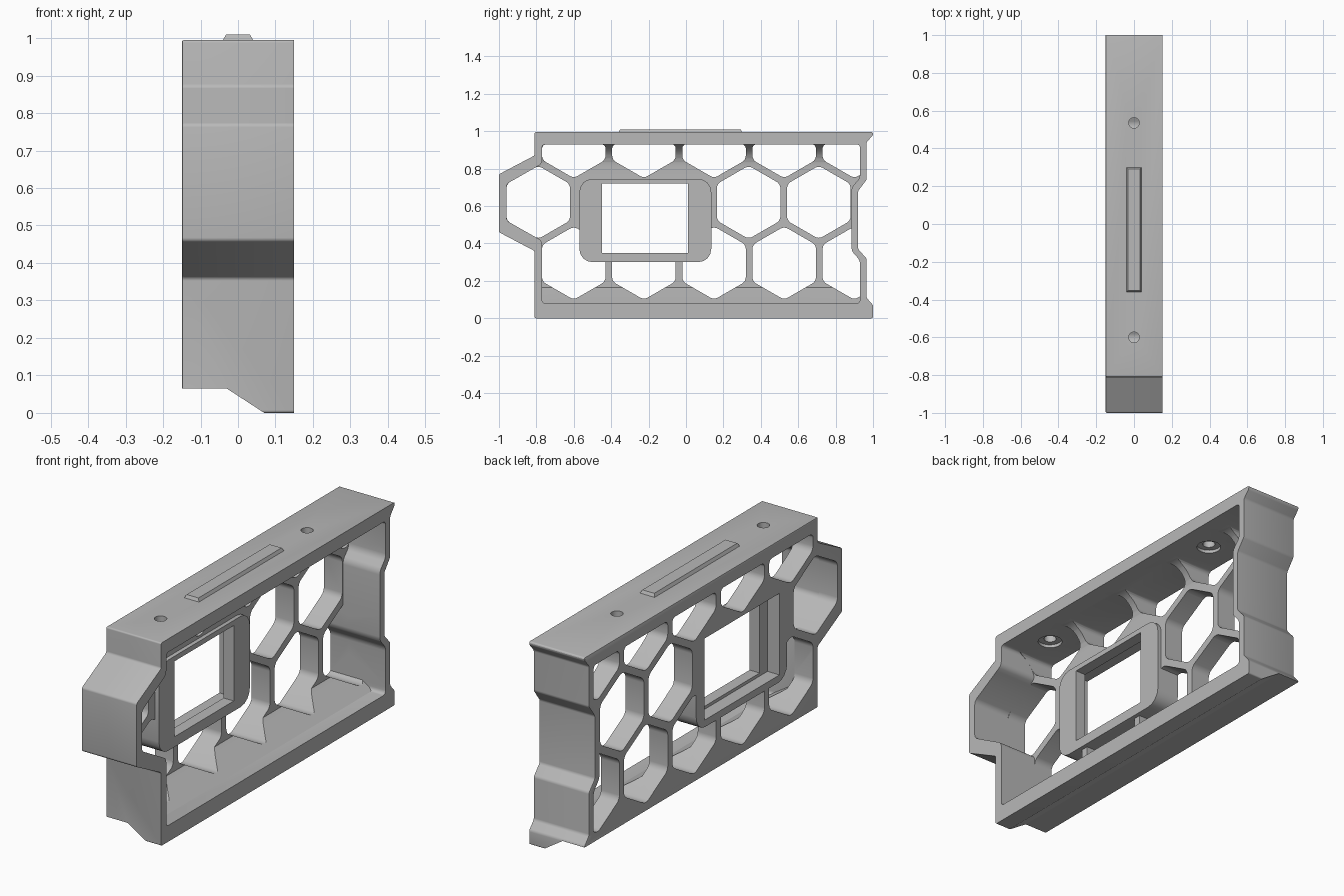
import bpy, bmesh, math
from mathutils import Vector

if "Cube" in bpy.data.objects:
    bpy.data.objects.remove(bpy.data.objects["Cube"])

grey = bpy.data.materials.new("satin grey")
grey.use_nodes = True
GREY = (0.48, 0.48, 0.48, 1)
grey.diffuse_color = GREY
grey.node_tree.nodes["Principled BSDF"].inputs["Base Color"].default_value = GREY


def to_object(bm, name):
    bmesh.ops.recalc_face_normals(bm, faces=bm.faces)
    mesh = bpy.data.meshes.new(name)
    bm.to_mesh(mesh)
    bm.free()
    mesh.materials.append(grey)
    obj = bpy.data.objects.new(name, mesh)
    bpy.context.collection.objects.link(obj)
    return obj


def add_prism(bm, pts, lo, hi, along="x", rounding=0.0):
    """Rounded polygon in (y, z), or (x, z) when along is y, extruded lo to hi."""
    place = (lambda a, b: (lo, a, b)) if along == "x" else (lambda a, b: (a, lo, b))
    part = bmesh.new()
    part.faces.new([part.verts.new(place(a, b)) for a, b in pts])
    if rounding:
        bmesh.ops.bevel(part, geom=part.verts[:], offset=rounding, segments=4,
                        affect='VERTICES', profile=0.5, clamp_overlap=True)
    out = bmesh.ops.extrude_face_region(part, geom=part.faces[:])
    shift = (hi - lo, 0, 0) if along == "x" else (0, hi - lo, 0)
    bmesh.ops.translate(part, vec=shift,
                        verts=[v for v in out["geom"] if isinstance(v, bmesh.types.BMVert)])
    bmesh.ops.recalc_face_normals(part, faces=part.faces)
    temp = bpy.data.meshes.new("temp")
    part.to_mesh(temp)
    part.free()
    bm.from_mesh(temp)
    bpy.data.meshes.remove(temp)


def prism(name, *args, **kw):
    bm = bmesh.new()
    add_prism(bm, *args, **kw)
    return to_object(bm, name)


def combine(target, tool, operation):
    mod = target.modifiers.new("cut", 'BOOLEAN')
    mod.operation, mod.solver, mod.object = operation, 'EXACT', tool
    bpy.context.view_layer.objects.active = target
    bpy.ops.object.modifier_apply(modifier=mod.name)
    bpy.data.objects.remove(tool)


def rect(a0, a1, b0, b1):
    return [(a0, b0), (a1, b0), (a1, b1), (a0, b1)]


# Outer and inner outlines of the frame, in (y, z)
outer = [(-0.81, 0.995), (-0.81, 0.87), (-1, 0.77), (-1, 0.46), (-0.81, 0.36),
         (-0.81, 0), (1, 0), (1, 0.07), (0.965, 0.11), (0.965, 0.32),
         (0.92, 0.37), (0.92, 0.68), (0.965, 0.74), (0.965, 0.94), (1, 0.98), (1, 0.995)]
inner = [(-0.77, 0.93), (-0.77, 0.826), (-0.96, 0.718), (-0.96, 0.522), (-0.77, 0.414),
         (-0.77, 0.08), (0.93, 0.08), (0.93, 0.31), (0.885, 0.36), (0.885, 0.70),
         (0.93, 0.75), (0.93, 0.93)]
FACE, MESH = -0.15, -0.05
frame = prism("honeycomb_frame", outer, FACE, 0.15, rounding=0.02)

# Soften the rim of the closed side
bm = bmesh.new()
bm.from_mesh(frame.data)
rim = [e for e in bm.edges if all(abs(v.co.x - FACE) < 1e-4 for v in e.verts)]
bmesh.ops.bevel(bm, geom=rim, offset=0.006, segments=2, affect='EDGES', profile=0.5)
bm.to_mesh(frame.data)
bm.free()

# Stepped underside
combine(frame, prism("underside_cutter",
                     [(-0.2, 0.065), (-0.03, 0.065), (0.07, 0), (0.07, -0.1), (-0.2, -0.1)],
                     -1.1, 1.1, along="y"), 'DIFFERENCE')

# Open tray with sloped floor and curved ceiling
R = 0.12
fillet = [(MESH + R - R * math.cos(t), 0.93 - R + R * math.sin(t))
          for t in (math.pi / 2 * i / 8 for i in range(9))]
section = [(0.2, 0.08), (0.08, 0.08), (-0.03, 0.15), (MESH, 0.165)] + fillet + [(0.2, 0.93)]
tray = prism("tray_cutter", inner, MESH - 0.02, 0.25, rounding=0.018)
combine(tray, prism("tray_section", section, -1.1, 1.1, along="y"), 'INTERSECT')
combine(frame, tray, 'DIFFERENCE')

# Honeycomb holes, kept inside the inner outline
PITCH, RAD, ROW = 0.375, 0.196, 0.325
HALF = RAD * math.sqrt(3) / 2
bm = bmesh.new()


def hexagon(y, z, top=None):
    corners = [(y + RAD * math.sin(k * math.pi / 3), z + RAD * math.cos(k * math.pi / 3))
               for k in range(6)]
    if top is not None:
        corners = corners[2:5] + [(y - HALF, top), (y + HALF, top)]
    add_prism(bm, corners, -0.2, 0.2, rounding=0.022)


for k in range(5):
    if k not in (1, 2):
        hexagon(-0.79 + k * PITCH, 0.62)
    hexagon(-0.60 + k * PITCH, 0.62 - ROW)
    hexagon(-0.60 + k * PITCH, 0.62 + ROW, top=0.93)
holes = to_object(bm, "hole_cutter")
combine(holes, prism("hole_limit", inner, -0.3, 0.3, rounding=0.018), 'INTERSECT')
combine(frame, holes, 'DIFFERENCE')

# Window surround with a pocket behind and a smaller opening
combine(frame, prism("window_surround", rect(-0.57, 0.135, 0.30, 0.745), FACE, -0.03,
                     rounding=0.07), 'UNION')
combine(frame, prism("pocket_cutter", rect(-0.51, 0.07, 0.335, 0.735), -0.2, -0.085),
        'DIFFERENCE')
combine(frame, prism("window_cutter", rect(-0.45, 0.01, 0.35, 0.72), -0.2, 0.0),
        'DIFFERENCE')

# Screw holes in the top, counterbored beneath
for y in (-0.60, 0.535):
    for radius, z0, z1 in ((0.028, 0.85, 1.1), (0.055, 0.86, 0.945)):
        bm = bmesh.new()
        bmesh.ops.create_cone(bm, cap_ends=True, segments=24, radius1=radius, radius2=radius,
                              depth=z1 - z0)
        bmesh.ops.translate(bm, vec=(0, y, (z0 + z1) / 2), verts=bm.verts)
        combine(frame, to_object(bm, "screw_cutter"), 'DIFFERENCE')

# Raised chamfered strip on the top
bm = bmesh.new()
bmesh.ops.create_cube(bm, size=1)
for v in bm.verts:
    inset = 0.013 if v.co.z > 0 else 0
    v.co = Vector((math.copysign(0.045 - inset, v.co.x),
                   -0.03 + math.copysign(0.335 - inset, v.co.y),
                   1.01 if v.co.z > 0 else 0.985))
strip = to_object(bm, "top_strip")

# Smooth the rounded corners only
bpy.ops.object.select_all(action='DESELECT')
frame.select_set(True)
bpy.context.view_layer.objects.active = frame
bpy.ops.object.shade_smooth_by_angle(angle=math.radians(32))
